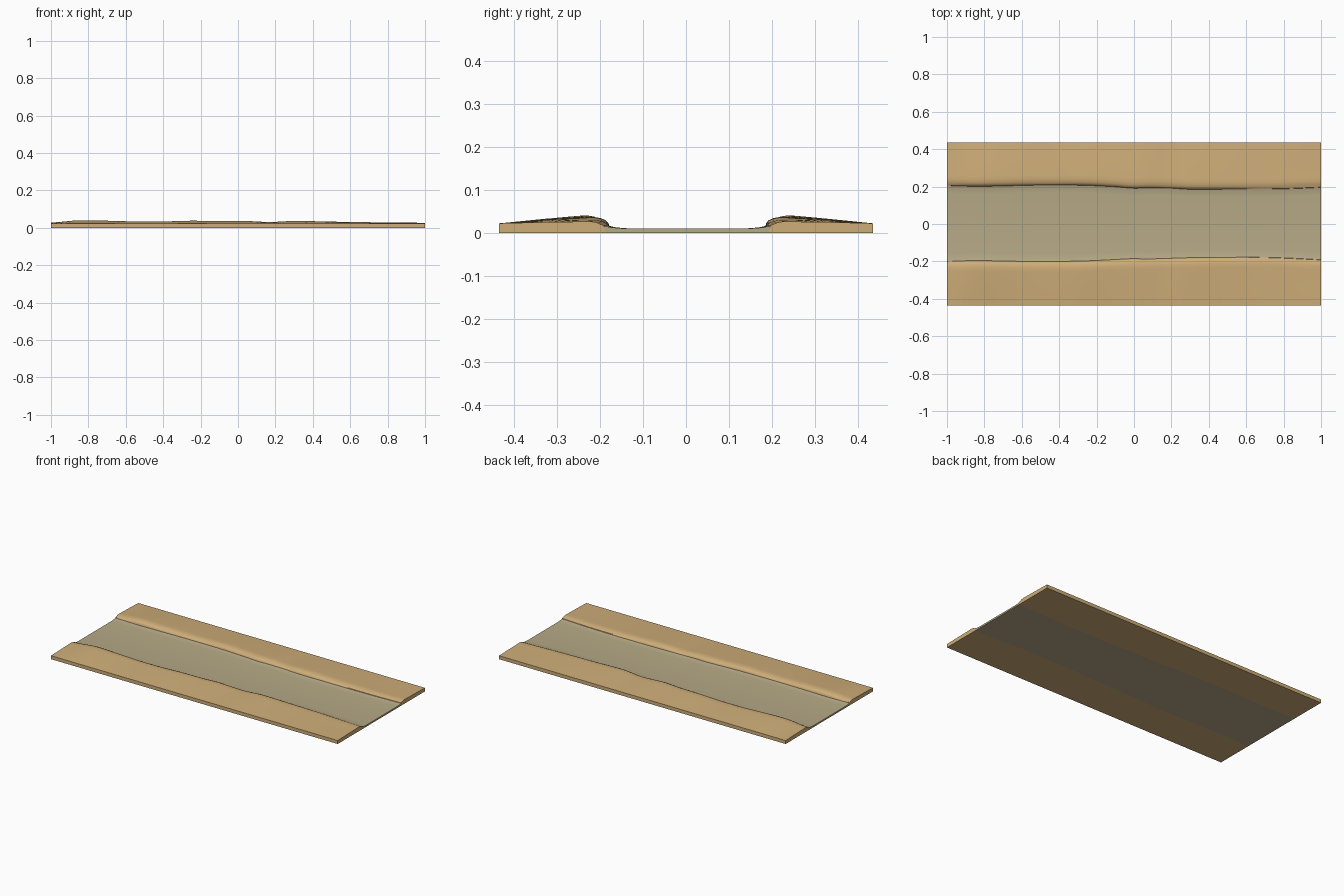
import bpy, bmesh

if "Cube" in bpy.data.objects:
    bpy.data.objects.remove(bpy.data.objects["Cube"])

# x, back water edge, front water edge, bank crest height
STATIONS = [
    (-1.00, .205, .200, .028), (-.85, .201, .195, .040), (-.70, .203, .198, .038),
    (-.55, .207, .200, .034), (-.40, .208, .200, .034), (-.25, .206, .197, .038),
    (-.10, .199, .190, .036), (0.00, .191, .185, .037), (.06, .193, .187, .036),
    (.17, .193, .184, .031), (.30, .185, .180, .037), (.50, .186, .178, .033),
    (.70, .186, .178, .030), (.85, .189, .183, .028), (1.00, .195, .190, .027)]
HALF = .435


def smooth_stations(sub=4):
    """Catmull-Rom interpolation of the station values."""
    out, n = [], len(STATIONS)
    for i in range(n - 1):
        p = [STATIONS[max(0, min(n - 1, i + k))] for k in (-1, 0, 1, 2)]
        for s in range(sub):
            t = s / sub
            row = [.5 * (2 * b + (c - a) * t + (2 * a - 5 * b + 4 * c - d) * t ** 2
                         + (3 * b - a - 3 * c + d) * t ** 3) for a, b, c, d in zip(*p)]
            row[0] = p[1][0] + (p[2][0] - p[1][0]) * t
            out.append(row)
    return out + [list(STATIONS[-1])]


def material(name, color):
    m = bpy.data.materials.new(name)
    m.diffuse_color = color
    m.use_nodes = True
    m.node_tree.nodes["Principled BSDF"].inputs["Base Color"].default_value = m.diffuse_color
    return m


def loft(name, sections, mat):
    """Skin closed cross-sections along x and cap both ends."""
    bm = bmesh.new()
    rings = [[bm.verts.new(p) for p in s] for s in sections]
    n = len(rings[0])
    for a, b in zip(rings, rings[1:]):
        for i in range(n):
            j = (i + 1) % n
            bm.faces.new((a[i], a[j], b[j], b[i]))
    bm.faces.new(rings[0])
    bm.faces.new(rings[-1])
    bmesh.ops.recalc_face_normals(bm, faces=bm.faces)
    mesh = bpy.data.meshes.new(name)
    bm.to_mesh(mesh)
    bm.free()
    ob = bpy.data.objects.new(name, mesh)
    bpy.context.collection.objects.link(ob)
    mesh.materials.append(mat)
    bpy.ops.object.select_all(action='DESELECT')
    ob.select_set(True)
    bpy.context.view_layer.objects.active = ob
    bpy.ops.object.shade_smooth_by_angle(angle=.7)


def bank_section(x, e, h, side):
    crest = e + .035
    pts = [(HALF, 0), (HALF, .022),
           (crest + (HALF - crest) * .5, .022 + (h - .022) * .55),
           (crest + .02, h - .001), (crest, h), (e + .018, h - .003),
           (e + .007, h - .008), (e + .002, .011 + (h - .011) * .45),
           (e, .014), (e, 0)]
    return [(x, side * y, z) for y, z in pts]


rows = smooth_stations()
sand = material("sand", (.62, .42, .19, 1))
silt = material("silt", (.47, .40, .24, 1))

# Raised banks on both sides
loft("back_bank", [bank_section(x, b, h, 1) for x, b, f, h in rows], sand)
loft("front_bank", [bank_section(x, f, h, -1) for x, b, f, h in rows], sand)

# Flat channel bed curling up slightly at its edges
loft("river_bed", [[(x, y, z) for y, z in (
    (-f, 0), (-f, .016), (-f + .015, .0125), (-f + .04, .0105),
    (b - .04, .0105), (b - .015, .0125), (b, .016), (b, 0))]
    for x, b, f, h in rows], silt)
